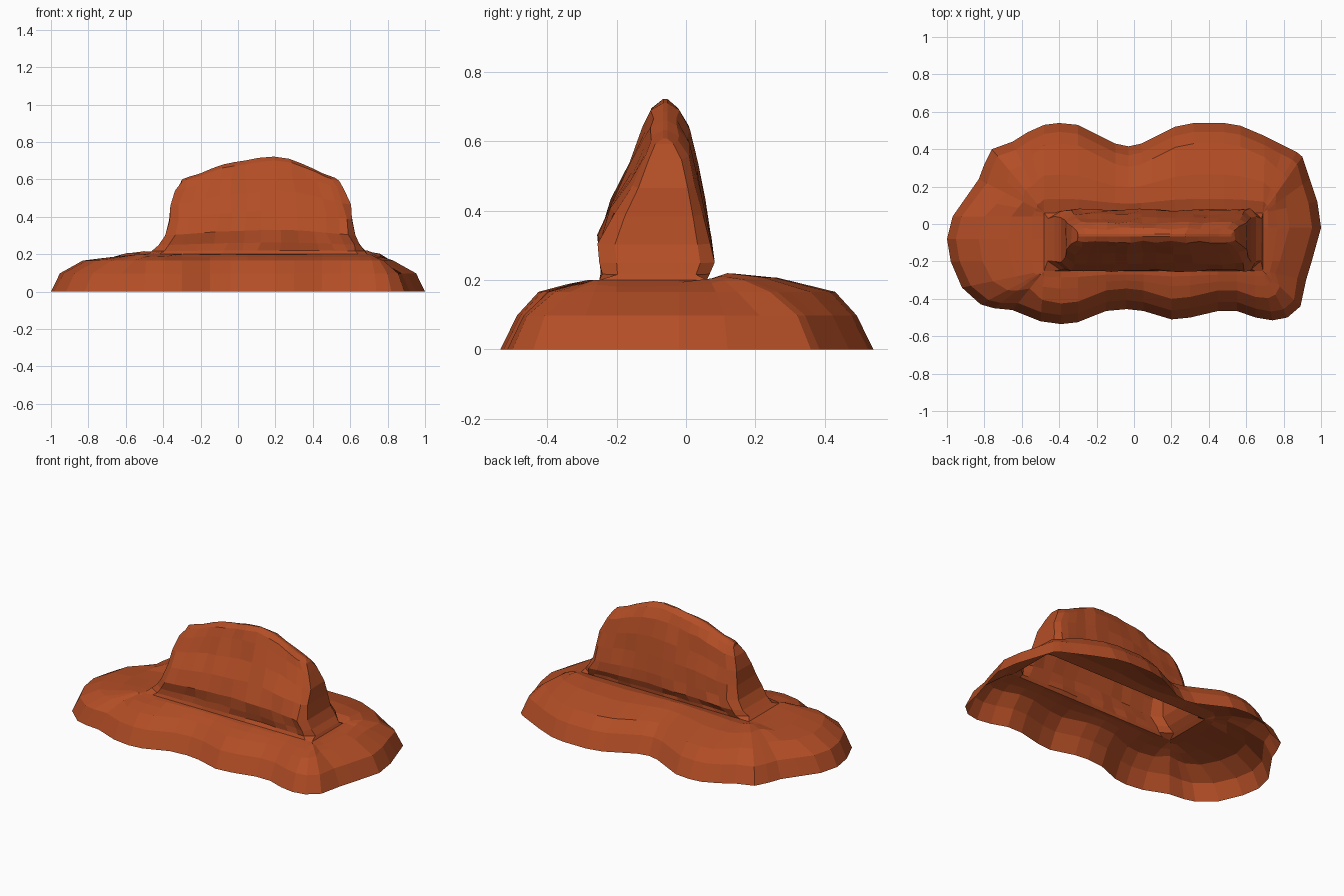
import bpy, bmesh, math, random

if "Cube" in bpy.data.objects:
    bpy.data.objects.remove(bpy.data.objects["Cube"])

random.seed(4)
clay = bpy.data.materials.new("red clay rock")
clay.diffuse_color = (0.45, 0.075, 0.019, 1)
clay.use_nodes = True
clay.node_tree.nodes["Principled BSDF"].inputs["Base Color"].default_value = clay.diffuse_color


def loft(name, rings, cap_pairs=0):
    """Skin closed loops (counter-clockwise, bottom to top) into an open shell."""
    bm = bmesh.new()
    loops = [[bm.verts.new(p) for p in ring] for ring in rings]
    n = len(loops[0])
    for a, b in zip(loops, loops[1:]):
        for i in range(n):
            j = (i + 1) % n
            bm.faces.new((a[i], a[j], b[j], b[i]))
    # narrow strip joining the two halves of the top loop
    top = loops[-1]
    for i in range(cap_pairs):
        bm.faces.new((top[i], top[i + 1], top[n - 2 - i], top[n - 1 - i]))
    bmesh.ops.remove_doubles(bm, verts=bm.verts, dist=0.0005)
    mesh = bpy.data.meshes.new(name)
    bm.to_mesh(mesh)
    bm.free()
    mesh.materials.append(clay)
    ob = bpy.data.objects.new(name, mesh)
    bpy.context.collection.objects.link(ob)
    return ob


# Wavy ground outline of the mound
outline = [
    (1.0, -.02), (.98, .12), (.94, .24), (.9, .36), (.87, .385), (.8, .42),
    (.7, .47), (.57, .525), (.48, .54), (.32, .54), (.22, .52), (.1, .46),
    (.04, .43), (-.03, .415), (-.1, .43), (-.2, .48), (-.3, .53), (-.4, .54),
    (-.48, .53), (-.57, .49), (-.65, .44), (-.76, .4), (-.8, .32), (-.83, .24),
    (-.9, .14), (-.97, .04), (-1, -.08), (-.98, -.2), (-.92, -.34), (-.82, -.43),
    (-.75, -.45), (-.65, -.46), (-.5, -.52), (-.39, -.535), (-.3, -.525),
    (-.15, -.465), (-.04, -.455), (.05, -.465), (.2, -.51), (.3, -.5),
    (.45, -.465), (.55, -.465), (.65, -.5), (.74, -.515), (.82, -.5),
    (.89, -.44), (.92, -.3), (.95, -.2)]
X0, X1, Y0, Y1 = -.48, .69, -.25, .06      # opening under the ridge


def mound_ring(level):
    ring = []
    for x, y in outline:
        hx, hy = min(max(x, X0), X1), min(max(y, Y0), Y1)
        d = math.hypot(hx - x, hy - y)
        rim = .11 + .06 * abs(hx - x) / d
        dist, z = [(0, 0), (.048, .098), (rim, .166),
                   (rim + .45 * (d - rim), .186),
                   (rim + .8 * (d - rim), .198), (d, .2)][level]
        px, py = x + (hx - x) * dist / d, y + (hy - y) * dist / d
        if level in (3, 4):                 # back shelf is a little higher
            z += .02 * min(max((py - .04) / .08, 0), 1)
            z += random.uniform(-.005, .002)
        ring.append((px, py, z))
    return ring


loft("mound", [mound_ring(k) for k in range(6)])

# Ridge: crest height along its length, and section widths by level
crest = [(0, .60), (.05, .615), (.12, .632), (.2, .66), (.27, .68), (.34, .692),
         (.42, .702), (.5, .715), (.6, .722), (.7, .71), (.78, .685), (.85, .66),
         (.92, .632), (.96, .62), (1, .608)]
# height fraction, left x, right x, front y, back y
levels = [(0, X0, X1, Y0, Y1), (.04, -.455, .68, -.24, .062),
          (.12, -.43, .66, -.243, .078), (.25, -.39, .63, -.25, .068),
          (.45, -.37, .615, -.212, .05), (.65, -.36, .60, -.16, .03),
          (.85, -.33, .56, -.12, .006), (.96, -.31, .535, -.095, -.025),
          (1, -.30, .52, -.066, -.054)]


def ridge_ring(t, xl, xr, yf, yb):
    sides = []
    for y in (yf, yb):
        side = []
        for k, (u, h) in enumerate(crest):
            inner = 0 < t < 1
            end = k in (0, len(crest) - 1)
            py = y
            if end and inner:               # ends pinch toward the crest line
                py = -.07 + (y + .07) * .75
            elif inner:
                py += random.uniform(-.007, .007)
            dx = random.uniform(-.008, .008) if inner else 0
            side.append((xl + (xr - xl) * u + dx, py, .2 + t * (h - .2)))
        sides.append(side)
    return sides[0] + sides[1][::-1]


loft("ridge", [ridge_ring(*lv) for lv in levels], cap_pairs=len(crest) - 1)
